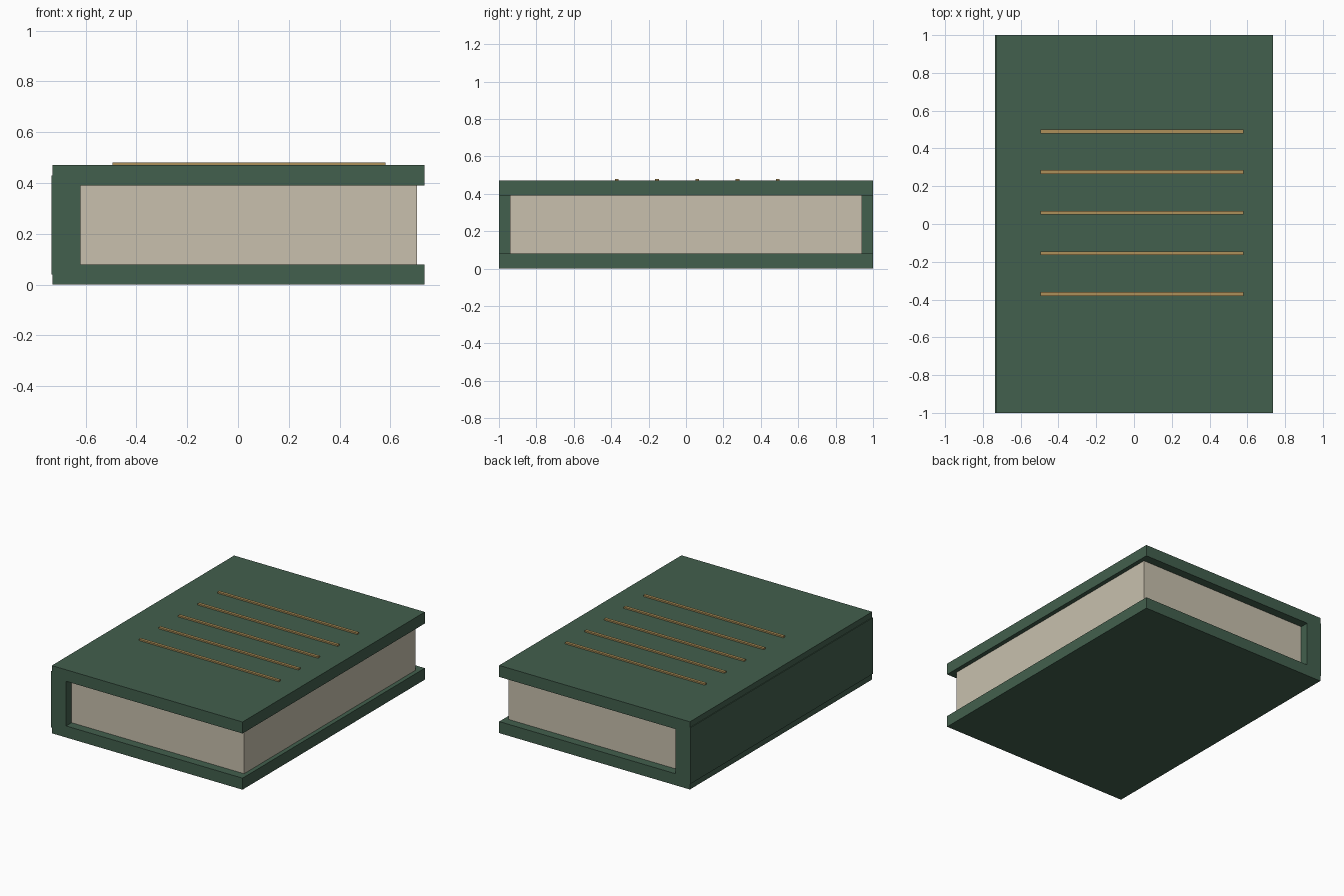
import bpy

if "Cube" in bpy.data.objects:
    bpy.data.objects.remove(bpy.data.objects["Cube"])


def material(name, color):
    mat = bpy.data.materials.new(name)
    mat.diffuse_color = (*color, 1.0)
    mat.use_nodes = True
    mat.node_tree.nodes["Principled BSDF"].inputs["Base Color"].default_value = mat.diffuse_color
    return mat


def box(name, x, y, z, mat):
    """Box from (min, max) ranges on each axis."""
    centre = [(a + b) / 2 for a, b in (x, y, z)]
    bpy.ops.mesh.primitive_cube_add(size=1, location=centre)
    obj = bpy.context.object
    obj.name = name
    obj.scale = [b - a for a, b in (x, y, z)]
    bpy.ops.object.transform_apply(location=False, rotation=False, scale=True)
    obj.data.materials.append(mat)
    return obj


cloth = material("green_cloth", (0.055, 0.115, 0.075))
paper = material("paper", (0.58, 0.53, 0.42))
gilt = material("gilt", (0.42, 0.28, 0.10))

# Covers
box("back_cover", (-0.73, 0.735), (-1, 1), (0, 0.08), cloth)
box("front_cover", (-0.73, 0.735), (-1, 1), (0.39, 0.47), cloth)

# Spine, standing slightly proud of the covers
box("spine", (-0.735, -0.62), (-1, 1), (0.04, 0.43), cloth)

# Page block, set in from the cover edges
box("pages", (-0.63, 0.705), (-0.94, 0.94), (0.08, 0.39), paper)

# Raised decorative bars on the front cover
for i in range(5):
    y = -0.37 + i * 0.215
    box(f"cover_bar_{i + 1}", (-0.495, 0.58), (y - 0.01, y + 0.01), (0.465, 0.48), gilt)
